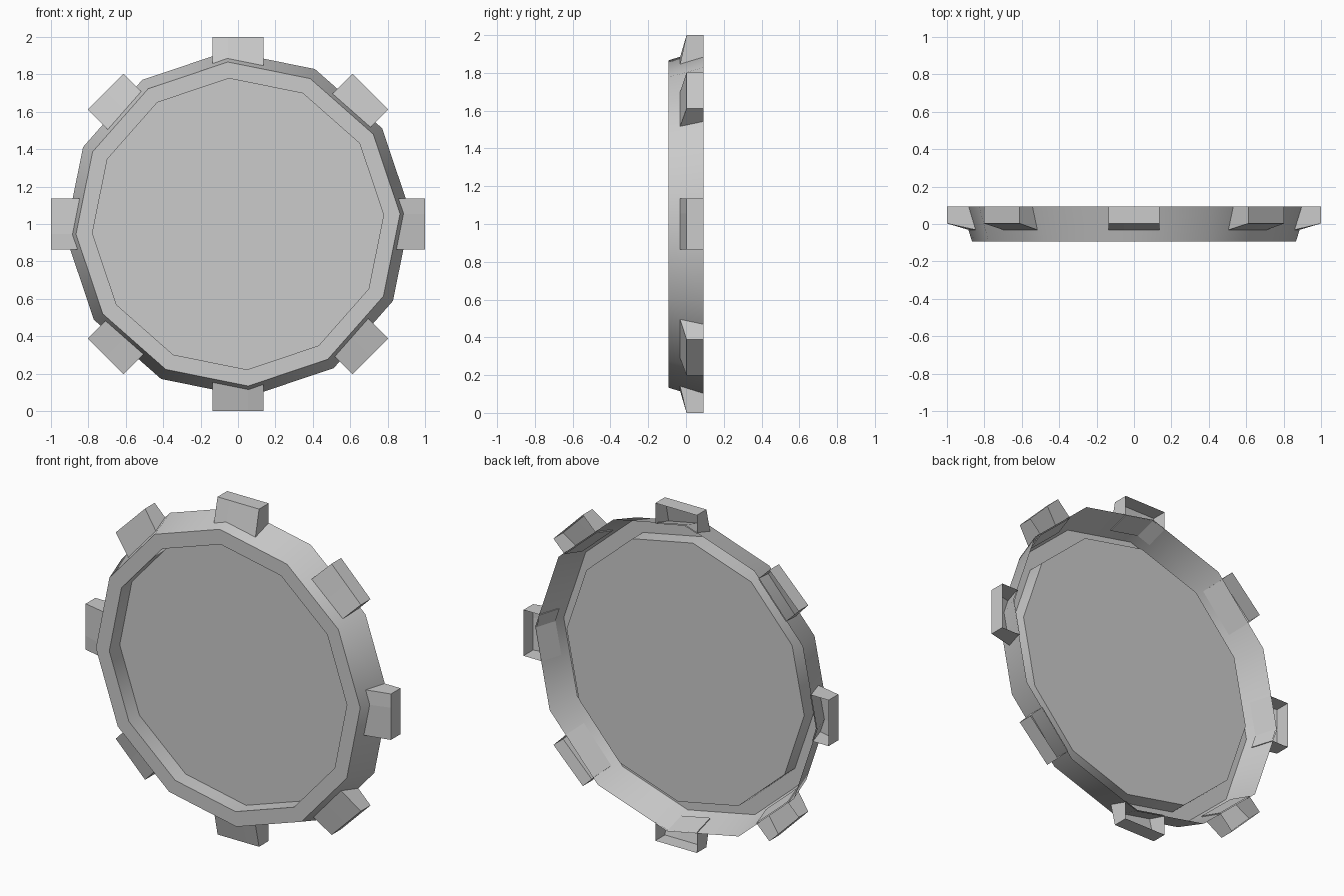
import bpy, bmesh, math
from math import cos, sin, pi, radians

cube = bpy.data.objects.get("Cube")
if cube:
    bpy.data.objects.remove(cube, do_unlink=True)

SIDES = 12
TURN = radians(3.6)          # slight twist of the polygon
FRONT, BACK = -0.093, 0.093
R_FRONT, R_BACK = 0.868, 0.925

grey = bpy.data.materials.new("plain_grey")
grey.use_nodes = True
colour = (0.6, 0.6, 0.6, 1)
grey.diffuse_color = colour
grey.node_tree.nodes["Principled BSDF"].inputs["Base Color"].default_value = colour


def make_object(name, bm):
    mesh = bpy.data.meshes.new(name)
    bm.to_mesh(mesh)
    bm.free()
    mesh.materials.append(grey)
    obj = bpy.data.objects.new(name, mesh)
    bpy.context.scene.collection.objects.link(obj)
    return obj


def smooth(obj, degrees):
    bpy.ops.object.select_all(action='DESELECT')
    obj.select_set(True)
    bpy.context.view_layer.objects.active = obj
    bpy.ops.object.shade_smooth_by_angle(angle=radians(degrees))


def skirt_radius(y):
    return R_FRONT + (R_BACK - R_FRONT) * (y - FRONT) / (BACK - FRONT)


def wall_distance(angle, t, y):
    """Distance out to the polygon wall along a spoke shifted sideways by t."""
    apothem = skirt_radius(y) * cos(pi / SIDES)
    hits = []
    for k in range(SIDES):
        d = TURN + (k + 0.5) * 2 * pi / SIDES - angle
        if cos(d) > 0.3:
            hits.append((apothem - t * sin(d)) / cos(d))
    return min(hits)


# Cover: open-backed skirt, flat front rim, straight recess wall, recessed disc
bm = bmesh.new()
rings = []
for radius, y in ((R_BACK, BACK), (R_FRONT, FRONT), (0.78, FRONT), (0.78, 0.005)):
    angles = [TURN + k * 2 * pi / SIDES for k in range(SIDES)]
    rings.append([bm.verts.new((radius * cos(a), y, 1 + radius * sin(a))) for a in angles])
for a, b in zip(rings, rings[1:]):
    for k in range(SIDES):
        n = (k + 1) % SIDES
        bm.faces.new((a[k], b[k], b[n], a[n]))
bm.faces.new(rings[-1])
bm.normal_update()
disc = bm.faces[:][-1] if bm.faces.ensure_lookup_table() is None else None
if disc.normal.y > 0:
    bmesh.ops.reverse_faces(bm, faces=bm.faces[:])
bmesh.ops.recalc_face_normals(bm, faces=bm.faces[:])
bm.normal_update()
if disc.normal.y > 0:
    bmesh.ops.reverse_faces(bm, faces=bm.faces[:])
smooth(make_object("cover", bm), 31)


# Lugs: hollow wedges open at the back, inner end following the skirt
def make_lug(index):
    angle = index * pi / 4
    half = 0.136
    corner = R_FRONT * sin((TURN - angle + pi / 12) % (pi / 6) - pi / 12)
    cuts = [-half, corner if abs(corner) < half else 0, half]
    bm = bmesh.new()

    def vert(r, t, y):
        x = r * cos(angle) - t * sin(angle)
        z = r * sin(angle) + t * cos(angle)
        return bm.verts.new((x, y, 1 + z))

    columns = []
    for t in cuts:
        inner = [wall_distance(angle, t, y) - 0.006 for y in (-0.033, BACK)]
        columns.append([vert(inner[1], t, BACK), vert(inner[0], t, -0.033),
                        vert(1, t, 0.003), vert(1, t, BACK)])
    for a, b in zip(columns, columns[1:]):
        for k in range(3):
            bm.faces.new((a[k], b[k], b[k + 1], a[k + 1]))
    bm.faces.new(columns[0])
    bm.faces.new(columns[-1][::-1])
    bmesh.ops.recalc_face_normals(bm, faces=bm.faces[:])
    make_object(f"lug_{index + 1}", bm)


for i in range(8):
    make_lug(i)
